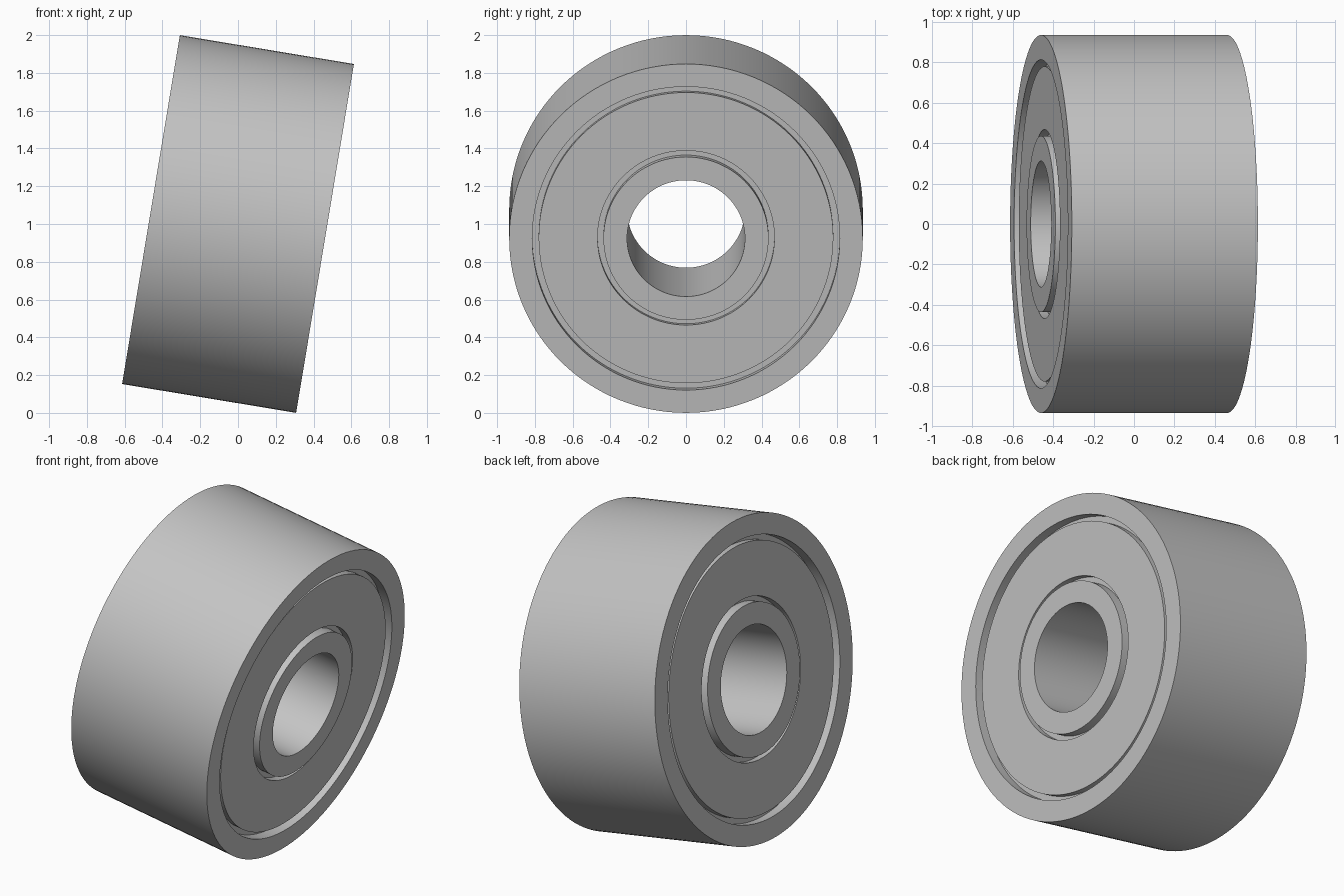
import bpy
import bmesh
import math
from mathutils import Matrix, Vector

cube = bpy.data.objects.get("Cube")
if cube:
    bpy.data.objects.remove(cube, do_unlink=True)

R = 0.936            # outer radius
HALF = 0.467         # half width along the axle
TILT = math.radians(9.4)
SEGMENTS = 128

steel = bpy.data.materials.new("brushed_steel")
steel.use_nodes = True
colour = (0.55, 0.55, 0.55, 1)
steel.diffuse_color = colour
steel.node_tree.nodes["Principled BSDF"].inputs["Base Color"].default_value = colour


def lathe(name, half_profile):
    """Revolve a closed (axle position, radius) profile, mirrored about the middle."""
    profile = half_profile + [(-x, r) for x, r in reversed(half_profile)]
    bm = bmesh.new()
    verts = [bm.verts.new((x, 0, r)) for x, r in profile]
    edges = [bm.edges.new((v, verts[i - 1])) for i, v in enumerate(verts)]
    bmesh.ops.spin(bm, geom=verts + edges, cent=(0, 0, 0), axis=(1, 0, 0),
                   angle=math.tau, steps=SEGMENTS, use_merge=True)
    bmesh.ops.remove_doubles(bm, verts=bm.verts, dist=0.0001)
    bmesh.ops.recalc_face_normals(bm, faces=bm.faces)
    mesh = bpy.data.meshes.new(name)
    bm.to_mesh(mesh)
    bm.free()
    mesh.materials.append(steel)
    obj = bpy.data.objects.new(name, mesh)
    bpy.context.collection.objects.link(obj)
    obj.matrix_world = (Matrix.Translation(Vector((0, 0, 1)))
                        @ Matrix.Rotation(TILT, 4, "Y"))
    bpy.ops.object.select_all(action="DESELECT")
    obj.select_set(True)
    bpy.context.view_layer.objects.active = obj
    bpy.ops.object.shade_smooth_by_angle(angle=math.radians(30))
    return obj


# Outer and inner races: plain rings of full width
lathe("outer_race", [(HALF, 0.814), (HALF, R)])
lathe("inner_race", [(HALF, 0.312), (HALF, 0.437)])

# Shields: raised discs on a core, leaving a narrow groove beside each race
GROOVE = HALF - 0.062
SHIELD = HALF - 0.018
lathe("shielded_core", [(GROOVE, 0.43), (GROOVE, 0.468), (SHIELD, 0.468),
                        (SHIELD, 0.78), (GROOVE, 0.78), (GROOVE, 0.82)])
